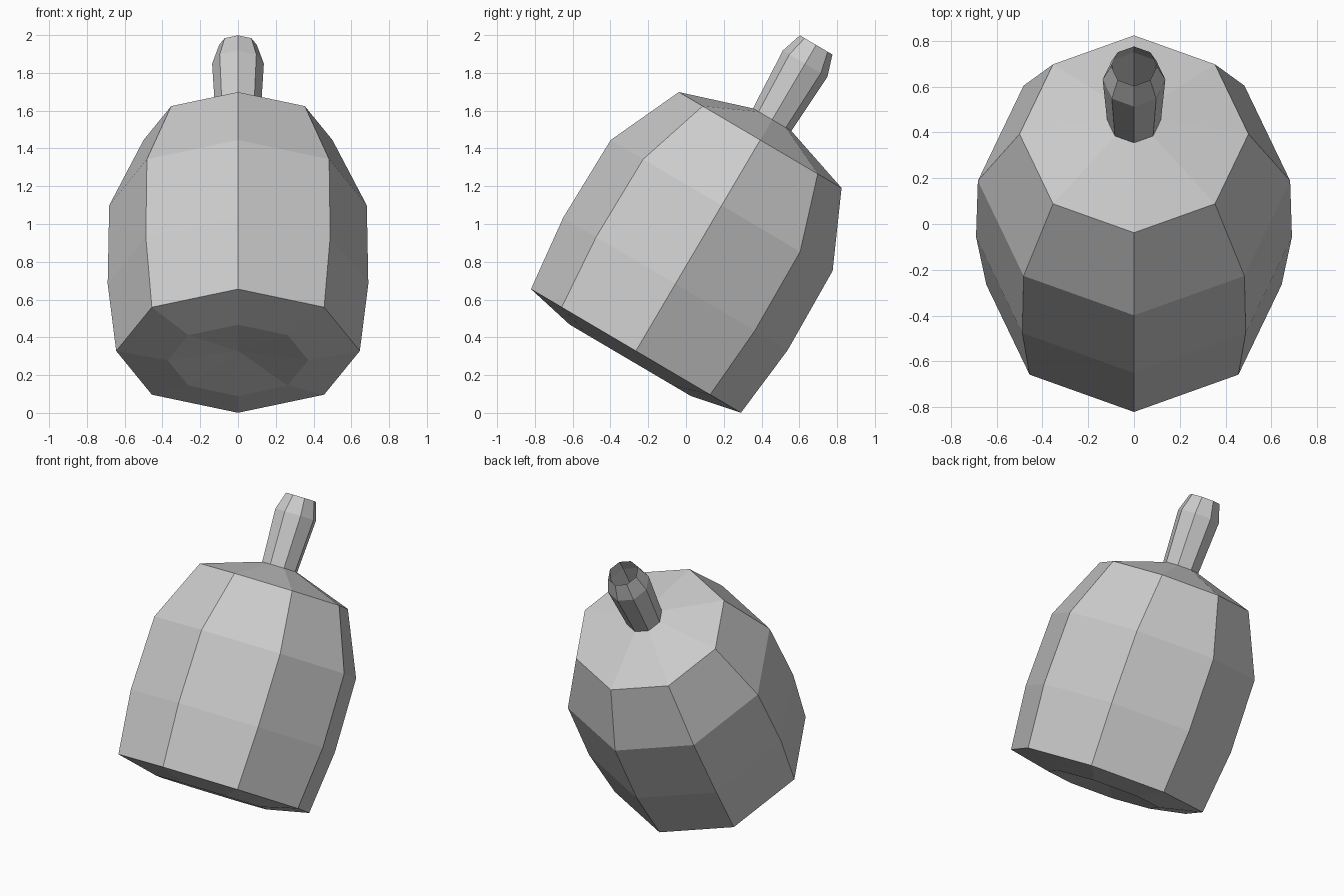
import bpy, bmesh, math
from mathutils import Matrix

if "Cube" in bpy.data.objects:
    bpy.data.objects.remove(bpy.data.objects["Cube"])

SIDES = 8
TILT = Matrix.Translation((0, -0.265, 0.328)) @ Matrix.Rotation(math.radians(-30.5), 4, 'X')


def lathe(name, profile):
    """Eight-sided turned part; a radius of 0 makes a single centre point."""
    bm = bmesh.new()
    rings = []
    for r, h in profile:
        n = SIDES if r > 0 else 1
        rings.append([bm.verts.new((r * math.cos(math.tau * i / SIDES),
                                    r * math.sin(math.tau * i / SIDES), h)) for i in range(n)])
    for a, b in zip(rings, rings[1:]):
        for i in range(SIDES):
            j = (i + 1) % SIDES
            if len(a) == 1:
                bm.faces.new((a[0], b[j], b[i]))
            else:
                bm.faces.new((a[i], a[j], b[j], b[i]))
    mesh = bpy.data.meshes.new(name)
    bm.to_mesh(mesh)
    bm.free()
    obj = bpy.data.objects.new(name, mesh)
    bpy.context.collection.objects.link(obj)
    obj.matrix_world = TILT
    return obj


# Barrel-shaped body: dished base, bulging wall, sloping shoulder
lathe("body", [(0, 0.0), (0.372, -0.058), (0.645, 0), (0.69, 0.412),
               (0.682, 0.894), (0.5, 1.296), (0.118, 1.421)])

# Slim flared neck with an open, tapered end
lathe("neck", [(0.118, 1.421), (0.137, 1.765), (0.1, 1.88)])
